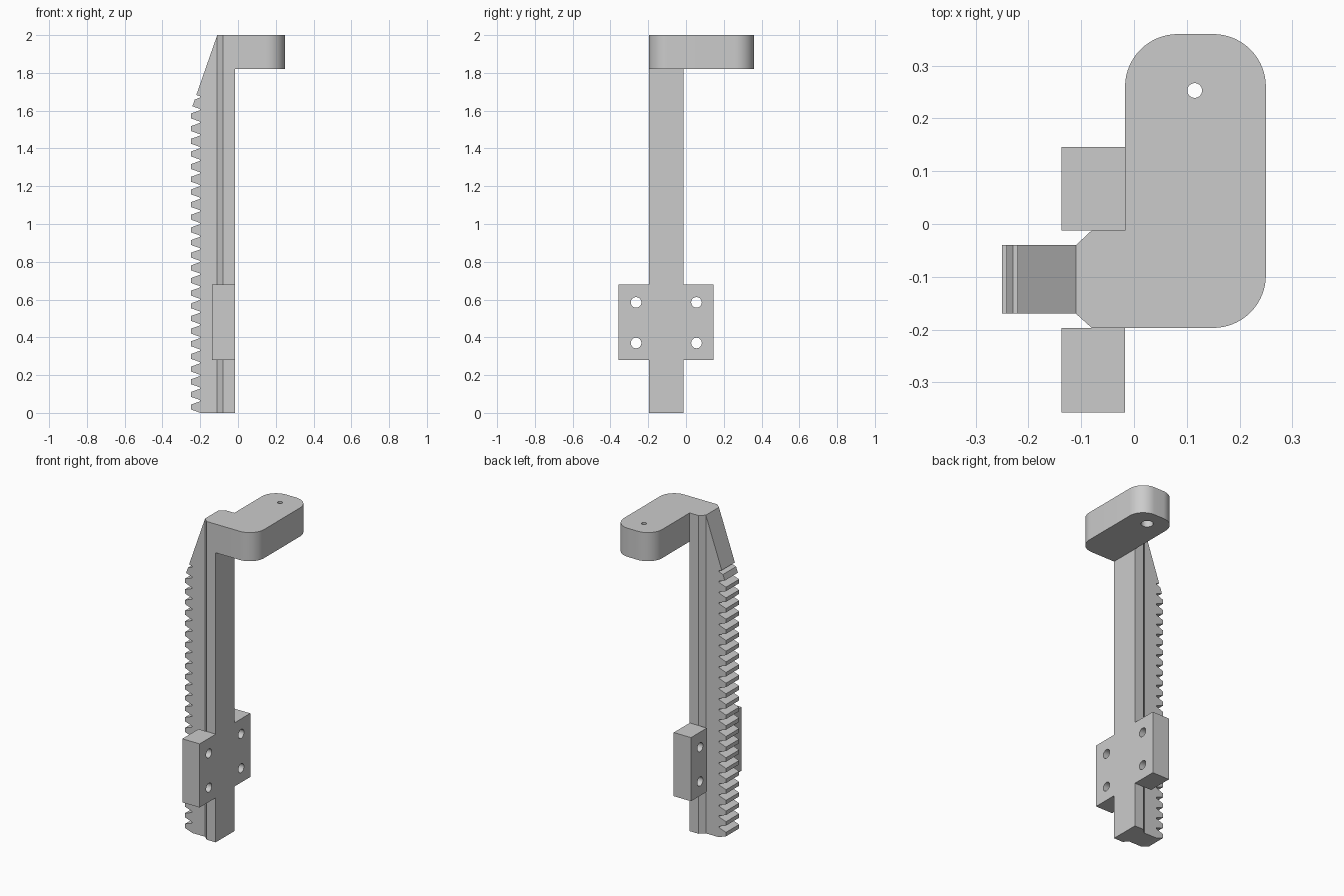
import bpy, bmesh, math
from mathutils import Vector

if "Cube" in bpy.data.objects:
    bpy.data.objects.remove(bpy.data.objects["Cube"])

FRONT, BACK = -0.197, -0.012      # column sides (y)
MID = (FRONT + BACK) / 2
RIGHT = -0.017                    # flat mounting face (x)

grey = bpy.data.materials.new("grey plastic")
grey.diffuse_color = (0.6, 0.6, 0.6, 1)
grey.use_nodes = True
grey.node_tree.nodes["Principled BSDF"].inputs["Base Color"].default_value = grey.diffuse_color


def prism(name, pts, a, b, axis="z"):
    """Extrude an outline along z (pts are x,y) or along y (pts are x,z)."""
    bm = bmesh.new()
    place = (lambda p, t: (p[0], p[1], t)) if axis == "z" else (lambda p, t: (p[0], t, p[1]))
    lo = [bm.verts.new(place(p, a)) for p in pts]
    hi = [bm.verts.new(place(p, b)) for p in pts]
    bm.faces.new(lo)
    bm.faces.new(hi)
    for i in range(len(pts)):
        j = (i + 1) % len(pts)
        bm.faces.new((lo[i], lo[j], hi[j], hi[i]))
    bmesh.ops.recalc_face_normals(bm, faces=bm.faces)
    me = bpy.data.meshes.new(name)
    bm.to_mesh(me)
    bm.free()
    ob = bpy.data.objects.new(name, me)
    bpy.context.collection.objects.link(ob)
    me.materials.append(grey)
    return ob


def cylinder(name, loc, r, depth, direction):
    bpy.ops.mesh.primitive_cylinder_add(vertices=40, radius=r, depth=depth, location=loc)
    ob = bpy.context.object
    ob.name = name
    ob.rotation_euler = Vector(direction).to_track_quat("Z", "Y").to_euler()
    ob.data.materials.append(grey)
    return ob


def combine(ob, other, op):
    bpy.context.view_layer.update()
    mod = ob.modifiers.new(op, "BOOLEAN")
    mod.operation, mod.solver, mod.object = op, "EXACT", other
    bpy.context.view_layer.objects.active = ob
    bpy.ops.object.modifier_apply(modifier=mod.name)
    bpy.data.objects.remove(other)


def arc(cx, cy, r, start, end, n=14):
    return [(cx + r * math.cos(math.radians(start + (end - start) * i / n)),
             cy + r * math.sin(math.radians(start + (end - start) * i / n)))
            for i in range(n + 1)]


# Column with chamfered left edges
column = prism("rack_slider", [(RIGHT, FRONT), (RIGHT, BACK), (-0.08, BACK),
                               (-0.11, -0.04), (-0.11, -0.17), (-0.08, FRONT)], 0, 2)

# Toothed rack, teeth climbing the left side
pitch, root, tip = 0.067, -0.2, -0.25
outline = [(-0.09, 0), (root, 0)]
for k in range(25):
    z = 0.031 + k * pitch
    outline += [(root, z - 0.0305), (tip, z - 0.0125), (tip, z + 0.0125), (root, z + 0.0305)]
z = 0.031 + 25 * pitch
outline += [(root, z - 0.0305), (tip, z - 0.0125), (tip, 2), (-0.09, 2)]
rack = prism("rack_teeth", outline, -0.17, -0.04, "y")

# Sloped cut at the top of the rack
slope = 0.315 / 0.11
wedge = prism("slope_cutter", [(-0.11 + 0.1 / slope, 2.1), (-0.4, 2 - 0.29 * slope), (-0.4, 2.1)],
              -0.3, 0.1, "y")
combine(rack, wedge, "DIFFERENCE")

# Rounded arm at the top, reaching back
r = 0.1
arm = prism("top_arm", [(-0.05, BACK), (-0.05, FRONT)]
            + arc(0.25 - r, FRONT + r, r, -90, 0)
            + arc(0.25 - r, 0.36 - r, r, 0, 90)
            + arc(RIGHT + r, 0.36 - r, r, 90, 180)
            + [(RIGHT, BACK)], 1.82, 2)

# Mounting ears on both sides of the column
ears = prism("mounting_ears", [(RIGHT, -0.357), (RIGHT, 0.146), (-0.137, 0.146), (-0.137, BACK),
                               (-0.06, BACK), (-0.06, FRONT), (-0.137, FRONT), (-0.137, -0.357)],
             0.28, 0.68)

for part in (arm, ears, rack):
    combine(column, part, "UNION")

# Screw holes through the ears
for y in (MID - 0.16, MID + 0.16):
    for z in (0.37, 0.585):
        combine(column, cylinder("screw_hole", (-0.08, y, z), 0.028, 0.3, (1, 0, 0)), "DIFFERENCE")

# Arm hole, wider from below
combine(column, cylinder("arm_hole", (0.115, 0.253, 1.9), 0.014, 0.4, (0, 0, 1)), "DIFFERENCE")
combine(column, cylinder("arm_counterbore", (0.115, 0.253, 1.85), 0.035, 0.12, (0, 0, 1)), "DIFFERENCE")

# One material, smooth curves with sharp edges
column.data.materials.clear()
column.data.materials.append(grey)
for poly in column.data.polygons:
    poly.material_index = 0
bpy.ops.object.select_all(action="DESELECT")
column.select_set(True)
bpy.context.view_layer.objects.active = column
bpy.ops.object.shade_smooth_by_angle(angle=math.radians(18))
